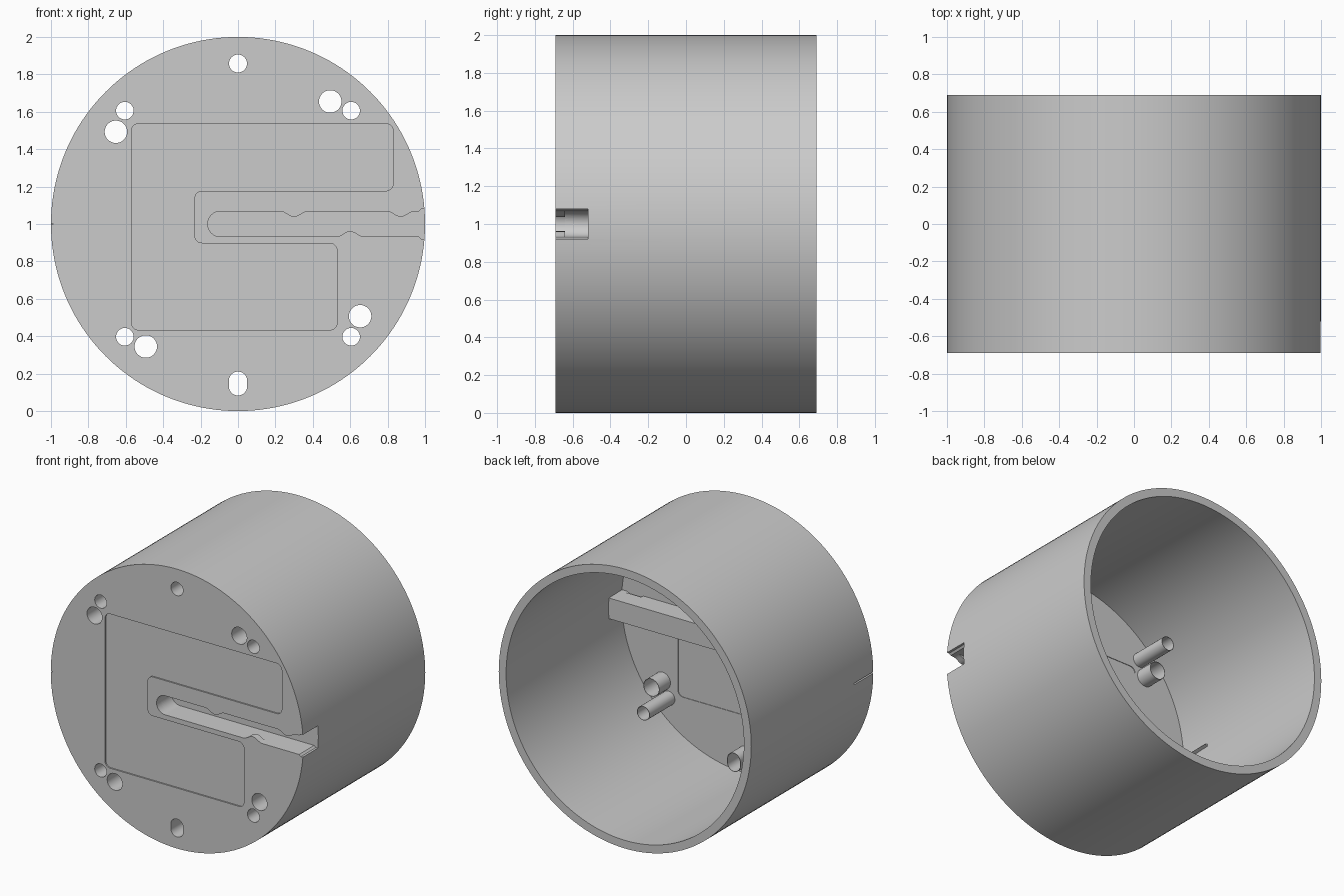
import bpy, bmesh, math
from mathutils import Vector

if "Cube" in bpy.data.objects:
    bpy.data.objects.remove(bpy.data.objects["Cube"], do_unlink=True)

FRONT, BACK = -0.69, 0.69
FLOOR = -0.667          # inner side of the front plate
RIM, BASE = 0.942, 0.977  # inner radius at the open back and at the plate
MID = 1.0               # height of the axis

grey = bpy.data.materials.new("plain_grey")
grey.use_nodes = True
colour = (0.6, 0.6, 0.6, 1)
grey.diffuse_color = colour
grey.node_tree.nodes["Principled BSDF"].inputs["Base Color"].default_value = colour


def make(name, bm):
    bmesh.ops.recalc_face_normals(bm, faces=bm.faces)
    mesh = bpy.data.meshes.new(name)
    bm.to_mesh(mesh)
    bm.free()
    mesh.materials.append(grey)
    ob = bpy.data.objects.new(name, mesh)
    bpy.context.collection.objects.link(ob)
    return ob


def prism(name, outline, y0, y1):
    """Extrude an (x, height above axis) outline along y."""
    bm = bmesh.new()
    face = bm.faces.new([bm.verts.new((x, y0, MID + z)) for x, z in outline])
    ext = bmesh.ops.extrude_face_region(bm, geom=[face])
    moved = [v for v in ext["geom"] if isinstance(v, bmesh.types.BMVert)]
    bmesh.ops.translate(bm, verts=moved, vec=(0, y1 - y0, 0))
    return make(name, bm)


def combine(target, tool, operation):
    mod = target.modifiers.new("join", 'BOOLEAN')
    mod.operation, mod.solver, mod.object = operation, 'EXACT', tool
    bpy.context.view_layer.objects.active = target
    bpy.ops.object.modifier_apply(modifier=mod.name)
    bpy.data.objects.remove(tool, do_unlink=True)


def oval(x, z, r, stretch=0.0, n=40):
    pts = []
    for i in range(n):
        a = math.tau * (i + 0.5) / n
        s = math.sin(a)
        pts.append((x + r * math.cos(a), z + r * s + math.copysign(stretch, s)))
    return pts


def rounded(corners, r, n=6):
    pts = []
    for i, c in enumerate(corners):
        c = Vector(c)
        a = c + (Vector(corners[i - 1]) - c).normalized() * r
        b = c + (Vector(corners[(i + 1) % len(corners)]) - c).normalized() * r
        centre = a + b - c
        for k in range(n + 1):
            t = math.pi / 2 * k / n
            pts.append(tuple(centre + (a - centre) * math.cos(t) + (b - centre) * math.sin(t)))
    return pts


def bump(x, centre, half=0.075):
    d = abs(x - centre)
    return 0.5 + 0.5 * math.cos(math.pi * d / half) if d < half else 0.0


def channel(right, r, grip, flare=0.0):
    """Outline of the cable channel: round left end, bumps of height grip."""
    left, n = -0.094, 90
    xs = [left + (right - left) * i / n for i in range(n + 1)]
    half = [r + (flare if x > 0.97 else 0) for x in xs]
    bottom = [(x, grip * bump(x, 0.6) - h) for x, h in zip(xs, half)]
    top = [(x, h - grip * (bump(x, 0.3) + bump(x, 0.87))) for x, h in zip(xs, half)]
    arc = [math.pi * (0.5 + i / 24) for i in range(1, 24)]
    return bottom + top[::-1] + [(left + r * math.cos(a), r * math.sin(a)) for a in arc]


# Cup: a slightly tapered wall and a front plate, turned around the y axis
bm = bmesh.new()
profile = [(0, FRONT), (1, FRONT), (1, BACK), (RIM, BACK), (BASE, FLOOR), (0, FLOOR)]
verts = [bm.verts.new((r, y, MID)) for r, y in profile]
edges = [bm.edges.new(pair) for pair in zip(verts, verts[1:])]
bmesh.ops.spin(bm, geom=verts + edges, cent=(0, 0, MID), axis=(0, 1, 0),
               angle=math.tau, steps=160, use_duplicate=False)
bmesh.ops.remove_doubles(bm, verts=bm.verts, dist=0.0001)
bmesh.ops.dissolve_limit(bm, angle_limit=0.001, verts=bm.verts, edges=bm.edges)
cup = make("round_housing", bm)

# Thin panel, set back from both sides of the plate
panel = rounded([(-0.57, 0.537), (0.83, 0.537), (0.83, 0.177), (-0.233, 0.177),
                 (-0.233, -0.103), (0.53, -0.103), (0.53, -0.567), (-0.57, -0.567)], 0.04)
combine(cup, prism("panel_recess", panel, FRONT - 0.05, FRONT + 0.01), 'DIFFERENCE')
combine(cup, prism("panel_back_recess", panel, FLOOR - 0.004, FLOOR + 0.05), 'DIFFERENCE')

# Thin casing of the cable channel: gripping bumps near the plate, straight behind
GRIP_END, SLOT_END, SKIN = -0.64, -0.52, 0.006
RADIUS, GRIP = 0.068, 0.03
casing = prism("channel_casing", channel(0.984, RADIUS + SKIN, 0),
               GRIP_END - SKIN, SLOT_END + SKIN)

# Cable exit: a round hole through the closed end of the casing
bm = bmesh.new()
bmesh.ops.create_cone(bm, cap_ends=True, segments=32, radius1=0.056, radius2=0.056, depth=0.2)
for v in bm.verts:
    x, y, z = v.co
    v.co = (z - 0.17, y - 0.582, x + MID)
combine(casing, make("cable_exit", bm), 'DIFFERENCE')
combine(cup, casing, 'UNION')
combine(cup, prism("grip_casing", channel(0.984, RADIUS + SKIN, GRIP),
                   FLOOR - 0.01, GRIP_END), 'UNION')

# Screw and pin holes with thin sleeves: x, height, radius, stretch, sleeve end
SHORT, LONG = -0.54, -0.38
holes = [(0, 0.858, 0.048, 0, SHORT), (0, -0.853, 0.049, 0.015, SHORT)]
for s in (1, -1):
    holes += [(0.605 * s, 0.606, 0.047, 0, LONG), (0.605 * s, -0.603, 0.047, 0, LONG)]
    holes += [(0.493 * s, 0.655 * s, 0.06, 0, SHORT), (-0.653 * s, 0.493 * s, 0.06, 0, SHORT)]
for x, z, r, stretch, end in holes:
    combine(cup, prism("sleeve", oval(x, z, r + 0.003, stretch), FLOOR - 0.01, end), 'UNION')
for x, z, r, stretch, end in holes:
    combine(cup, prism("bore", oval(x, z, r, stretch), FRONT - 0.1, end + 0.1), 'DIFFERENCE')

# Channel groove
combine(cup, prism("grip_groove", channel(1.1, RADIUS, GRIP, 0.012),
                   FRONT - 0.1, GRIP_END), 'DIFFERENCE')
combine(cup, prism("groove", channel(1.1, RADIUS, 0, 0.012),
                   GRIP_END - 0.001, SLOT_END), 'DIFFERENCE')

# Alignment notch outside and the small rib inside
combine(cup, prism("notch", [(-1.02, 0.012), (-0.984, 0), (-1.02, -0.012)],
                   FRONT - 0.1, -0.47), 'DIFFERENCE')
combine(cup, prism("inner_rib", [(-0.98, 0.012), (-0.95, 0), (-0.98, -0.012)],
                   FLOOR - 0.01, -0.42), 'UNION')

# Smooth round surfaces, sharp edges
bpy.ops.object.select_all(action='DESELECT')
cup.select_set(True)
bpy.context.view_layer.objects.active = cup
bpy.ops.object.shade_smooth_by_angle(angle=math.radians(30))
